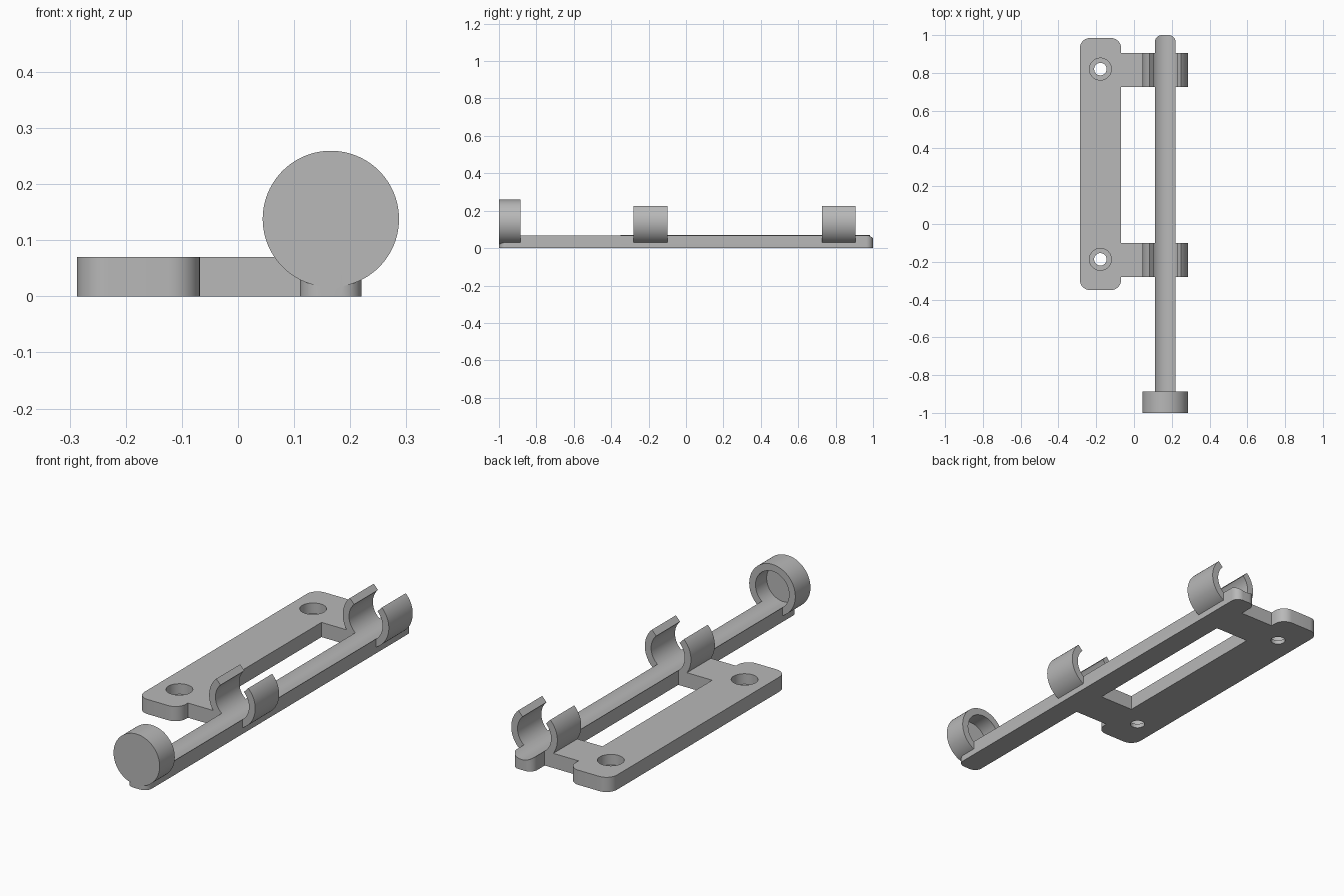
import bpy
import bmesh
from math import cos, sin, pi, radians
from mathutils import Vector

cube = bpy.data.objects.get("Cube")
if cube:
    bpy.data.objects.remove(cube, do_unlink=True)

grey = bpy.data.materials.new("plain grey")
grey.use_nodes = True
grey.diffuse_color = (0.48, 0.48, 0.48, 1)
grey.node_tree.nodes["Principled BSDF"].inputs["Base Color"].default_value = grey.diffuse_color

# Shared dimensions
THICK = 0.07
AXIS_X, AXIS_Z = 0.1655, 0.138
OUTER, INNER = 0.1215, 0.0885
RAIL_HALF = 0.055
PLATE_X = -0.178
CLIPS = [(-0.28, -0.1), (0.726, 0.906)]
HOLES = [-0.187, 0.82]


def circle(cx, cy, r, n=96):
    return [(cx + r * cos(2 * pi * i / n), cy + r * sin(2 * pi * i / n)) for i in range(n)]


def rounded_rect(x0, x1, y0, y1, r, steps=10):
    corners = [(x1 - r, y1 - r), (x0 + r, y1 - r), (x0 + r, y0 + r), (x1 - r, y0 + r)]
    pts = []
    for k, (cx, cy) in enumerate(corners):
        for i in range(steps + 1):
            a = pi / 2 * (k + i / steps)
            pts.append((cx + r * cos(a), cy + r * sin(a)))
    return pts


def prism(name, outline, lo, hi, along="z"):
    """Extrude an outline upward (xy outline) or backward (xz outline)."""
    bm = bmesh.new()
    place = (lambda p: (p[0], p[1], lo)) if along == "z" else (lambda p: (p[0], lo, p[1]))
    face = bm.faces.new([bm.verts.new(place(p)) for p in outline])
    step = Vector((0, 0, hi - lo)) if along == "z" else Vector((0, hi - lo, 0))
    new = bmesh.ops.extrude_face_region(bm, geom=[face])["geom"]
    bmesh.ops.translate(bm, vec=step, verts=[v for v in new if isinstance(v, bmesh.types.BMVert)])
    bmesh.ops.recalc_face_normals(bm, faces=bm.faces)
    mesh = bpy.data.meshes.new(name)
    bm.to_mesh(mesh)
    bm.free()
    mesh.materials.append(grey)
    obj = bpy.data.objects.new(name, mesh)
    bpy.context.collection.objects.link(obj)
    return obj


def combine(target, tool, operation):
    mod = target.modifiers.new(operation.title(), "BOOLEAN")
    mod.operation, mod.solver, mod.object = operation, "EXACT", tool
    bpy.context.view_layer.objects.active = target
    bpy.ops.object.modifier_apply(modifier=mod.name)
    bpy.data.objects.remove(tool, do_unlink=True)


# Mounting plate, the body every other part joins
bracket = prism("clip_bracket", rounded_rect(-0.287, -0.068, -0.35, 0.985, 0.055), 0, THICK)

# Long rail and end cup
solids = [
    prism("rail", rounded_rect(AXIS_X - RAIL_HALF, AXIS_X + RAIL_HALF, -1, 1, 0.037), 0, THICK),
    prism("end_cup", circle(AXIS_X, AXIS_Z, OUTER), -1, -0.886, "y"),
]
# Arms from plate to rail, with a round clip body on each
for y0, y1 in CLIPS:
    arm = [(-0.1, y0), (AXIS_X, y0), (AXIS_X, y1), (-0.1, y1)]
    solids.append(prism("arm", arm, 0, THICK))
    solids.append(prism("clip", circle(AXIS_X, AXIS_Z, OUTER), y0, y1, "y"))
for solid in solids:
    combine(bracket, solid, "UNION")

# Round channel through clips and rail, stopping at the cup floor
cutters = [prism("channel", circle(AXIS_X, AXIS_Z, INNER), -0.97, 1.1, "y")]
# Wedge openings at the top of the clips
spread = radians(46)
for y0, y1 in CLIPS:
    wedge = [(AXIS_X, AXIS_Z)] + [
        (AXIS_X + s * 0.3 * cos(spread), AXIS_Z + 0.3 * sin(spread)) for s in (1, -1)]
    cutters.append(prism("clip_opening", wedge, y0 - 0.02, y1 + 0.02, "y"))
# Counterbored screw holes
for y in HOLES:
    cutters.append(prism("screw_hole", circle(PLATE_X, y, 0.033, 48), -0.1, 0.2))
    cutters.append(prism("counterbore", circle(PLATE_X, y, 0.058, 48), 0.02, 0.2))
for cutter in cutters:
    combine(bracket, cutter, "DIFFERENCE")

# Smooth curves, sharp edges
bpy.ops.object.select_all(action="DESELECT")
bracket.select_set(True)
bpy.context.view_layer.objects.active = bracket
bpy.ops.object.shade_smooth_by_angle(angle=radians(25))
